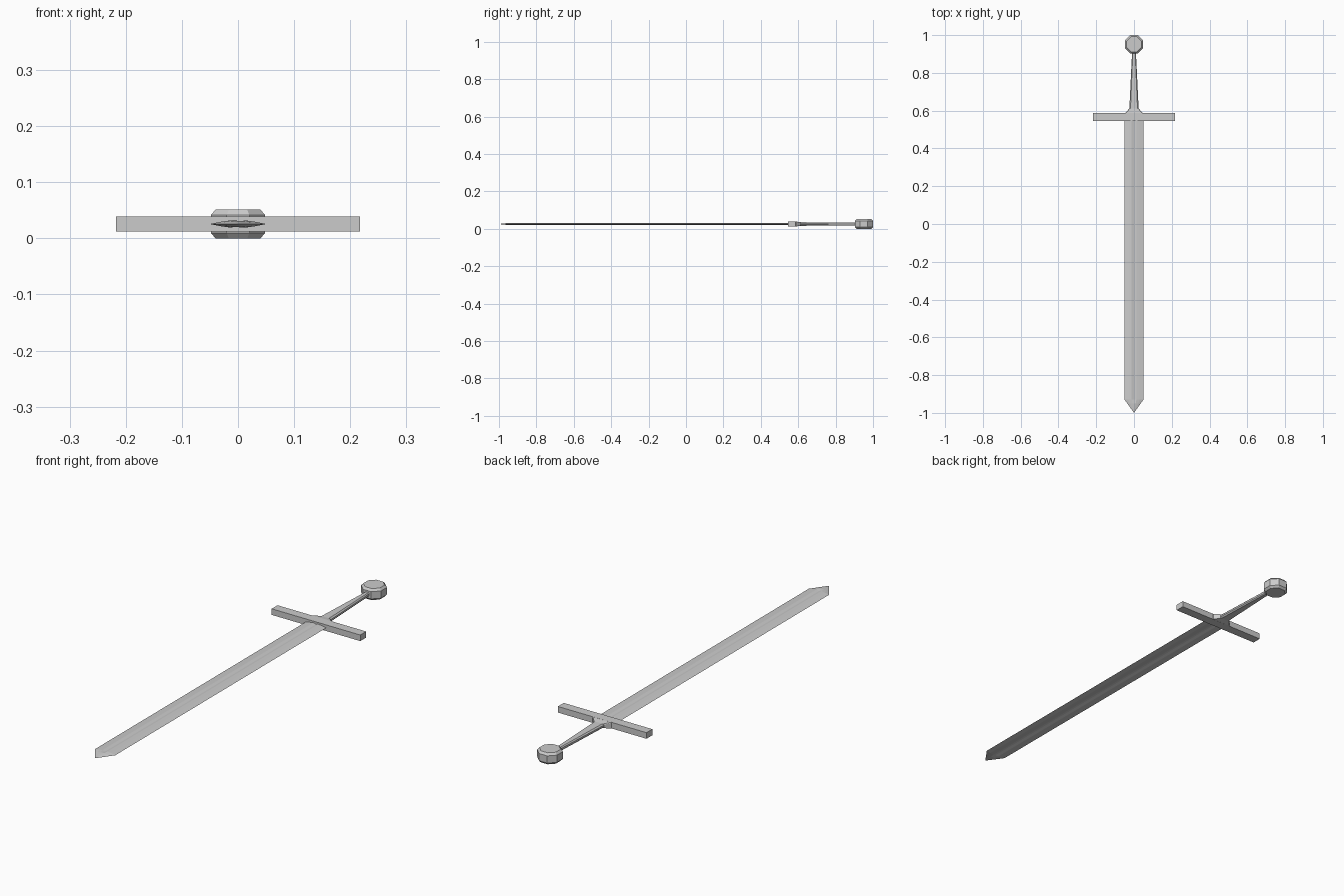
import bpy, bmesh, math

if "Cube" in bpy.data.objects:
    bpy.data.objects.remove(bpy.data.objects["Cube"])

ZC = 0.0255  # mid-plane height of the whole sword


def finish(name, bm):
    bmesh.ops.recalc_face_normals(bm, faces=bm.faces)
    me = bpy.data.meshes.new(name)
    bm.to_mesh(me)
    bm.free()
    ob = bpy.data.objects.new(name, me)
    bpy.context.collection.objects.link(ob)
    return ob


def loft(name, sections, tip=None):
    """Skin a list of (y, [(x, z), ...]) rings along y; close with caps or a tip."""
    bm = bmesh.new()
    rings = [[bm.verts.new((x, y, ZC + z)) for x, z in ring] for y, ring in sections]
    n = len(rings[0])
    for a, b in zip(rings, rings[1:]):
        for i in range(n):
            j = (i + 1) % n
            bm.faces.new((a[i], a[j], b[j], b[i]))
    bm.faces.new(rings[0])
    if tip is None:
        bm.faces.new(rings[-1])
    else:
        t = bm.verts.new((0, tip, ZC))
        for i in range(n):
            bm.faces.new((rings[-1][i], rings[-1][(i + 1) % n], t))
    return finish(name, bm)


def blade_ring(w, h, groove):
    """Lens section with a shallow central fuller on both sides."""
    top = [(-w * 0.6, h * 0.62), (-w * 0.25, h), (0, groove),
           (w * 0.25, h), (w * 0.6, h * 0.62)]
    return [(-w, 0)] + top + [(w, 0)] + [(x, -z) for x, z in reversed(top)]


def chamfered(w, h, c):
    """Rectangle section with cut corners."""
    q = [(w, h - c), (w - c, h)]
    return (q + [(-x, z) for x, z in reversed(q)]
            + [(-x, -z) for x, z in q] + [(x, -z) for x, z in reversed(q)])


# Blade: long fullered body, fuller runs out just before the point
loft("blade", [(0.56, blade_ring(0.05, 0.0065, 0.003)),
               (-0.93, blade_ring(0.05, 0.0065, 0.003)),
               (-0.95, blade_ring(0.0357, 0.0055, 0.0057))], tip=-1.0)

# Crossguard: plain square bar
bm = bmesh.new()
bmesh.ops.create_cube(bm, size=1)
for v in bm.verts:
    v.co = (v.co.x * 0.434, 0.566 + v.co.y * 0.041, ZC + v.co.z * 0.027)
finish("crossguard", bm)

# Collar flaring from the grip into the guard
loft("collar", [(0.58, chamfered(0.046, 0.0132, 0.002)),
                (0.588, chamfered(0.046, 0.0132, 0.002)),
                (0.611, chamfered(0.025, 0.0095, 0.003))])

# Grip: tapered, cut-cornered bar
loft("grip", [(0.60, chamfered(0.025, 0.0095, 0.006)),
              (0.915, chamfered(0.010, 0.0085, 0.004))])

# Pommel: octagonal disc with bevelled rims
bm = bmesh.new()
AP = 0.0485
k = 1 / math.cos(math.pi / 8)
levels = [(0.0, 0.040), (0.0095, AP), (0.0415, AP), (0.051, 0.040)]
rings = []
for z, ap in levels:
    rings.append([bm.verts.new((ap * k * math.cos((i + 0.5) * math.pi / 4),
                                1 - AP + ap * k * math.sin((i + 0.5) * math.pi / 4), z))
                  for i in range(8)])
for a, b in zip(rings, rings[1:]):
    for i in range(8):
        j = (i + 1) % 8
        bm.faces.new((a[i], a[j], b[j], b[i]))
bm.faces.new(rings[0])
bm.faces.new(rings[-1])
finish("pommel", bm)
